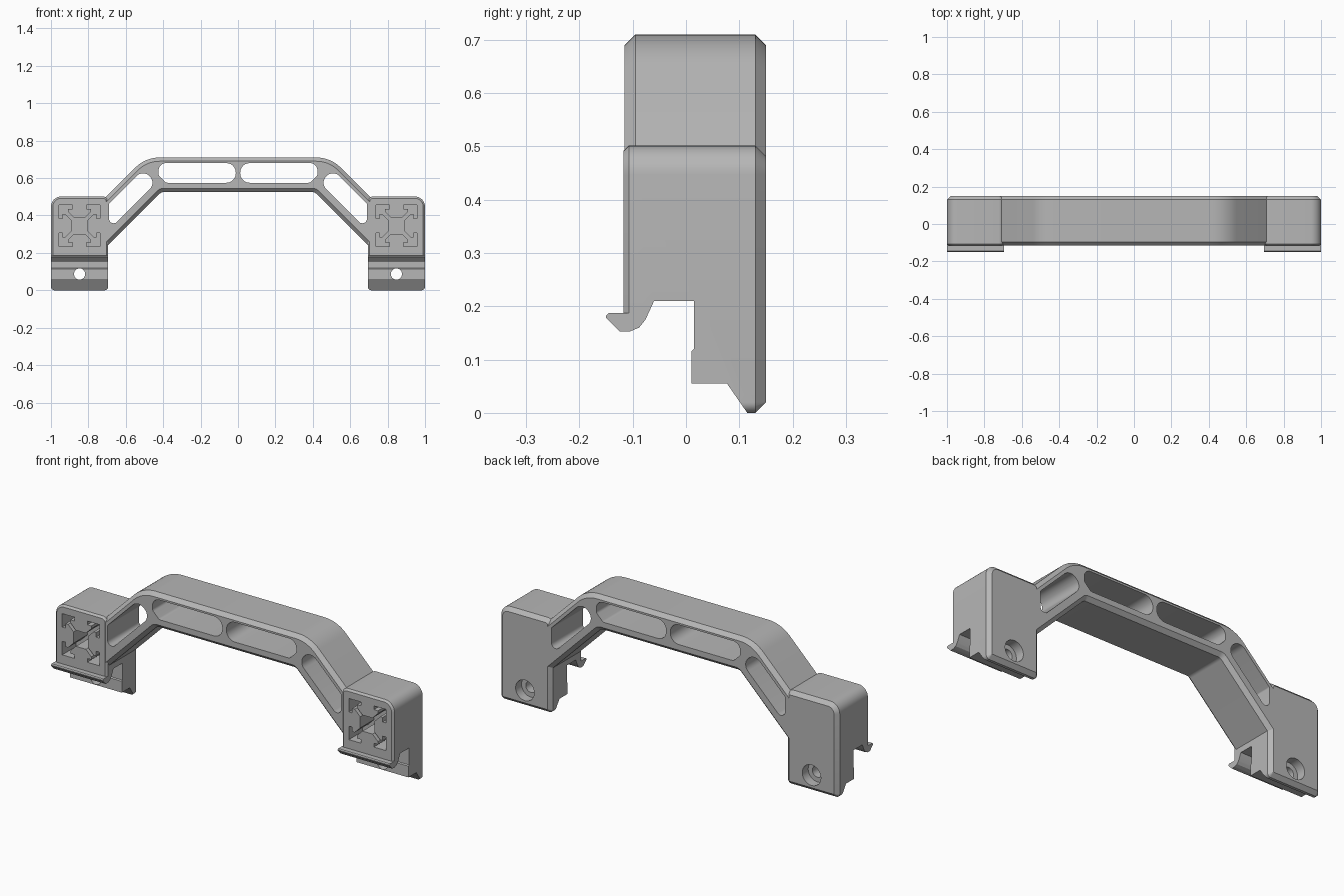
import bpy, bmesh, math
from mathutils import Vector

cube = bpy.data.objects.get("Cube")
if cube:
    bpy.data.objects.remove(cube, do_unlink=True)

grey = bpy.data.materials.new("Matte grey")
grey.use_nodes = True
grey.diffuse_color = (0.47, 0.47, 0.47, 1)
grey.node_tree.nodes["Principled BSDF"].inputs["Base Color"].default_value = (0.47, 0.47, 0.47, 1)

FRONT, BACK = -0.115, 0.15
FOOT_X = 0.847


def fillet(points, steps=8):
    """Round the corners of an outline given as (u, v, radius)."""
    out = []
    n = len(points)
    for i, (u, v, r) in enumerate(points):
        p = Vector((u, v))
        if r == 0:
            out.append(p)
            continue
        a = (Vector(points[i - 1][:2]) - p).normalized()
        b = (Vector(points[(i + 1) % n][:2]) - p).normalized()
        half = a.angle(b) / 2
        centre = p + (a + b).normalized() * (r / math.sin(half))
        start = p + a * (r / math.tan(half)) - centre
        end = p + b * (r / math.tan(half)) - centre
        sweep = start.angle_signed(end)
        for k in range(steps + 1):
            t = -sweep * k / steps
            c, s = math.cos(t), math.sin(t)
            out.append(centre + Vector((start.x * c - start.y * s, start.x * s + start.y * c)))
    return out


def prism(name, outline, lo, hi, axis="Y", chamfer_lo=0, chamfer_hi=0):
    """Extrude an outline along an axis, with chamfered rims on either end."""
    place = (lambda p, d: (p[0], d, p[1])) if axis == "Y" else (lambda p, d: (d, p[0], p[1]))
    bm = bmesh.new()
    face = bm.faces.new([bm.verts.new(place(p, lo)) for p in outline])
    ext = bmesh.ops.extrude_face_region(bm, geom=[face], use_keep_orig=True)
    top = [v for v in ext["geom"] if isinstance(v, bmesh.types.BMVert)]
    shift = (0, hi - lo, 0) if axis == "Y" else (hi - lo, 0, 0)
    bmesh.ops.translate(bm, verts=top, vec=shift)
    bmesh.ops.recalc_face_normals(bm, faces=bm.faces)
    k = 1 if axis == "Y" else 0
    for depth, size in ((lo, chamfer_lo), (hi, chamfer_hi)):
        if size:
            rim = [e for e in bm.edges if all(abs(v.co[k] - depth) < 1e-5 for v in e.verts)]
            bmesh.ops.bevel(bm, geom=rim, offset=size, offset_type="OFFSET",
                            segments=1, profile=0.5, affect="EDGES")
    mesh = bpy.data.meshes.new(name)
    bm.to_mesh(mesh)
    bm.free()
    obj = bpy.data.objects.new(name, mesh)
    bpy.context.collection.objects.link(obj)
    mesh.materials.append(grey)
    return obj


def combine(target, tool, operation):
    """Apply one boolean and discard the tool."""
    tool.hide_render = True
    bpy.context.view_layer.objects.active = target
    mod = target.modifiers.new("Combine", "BOOLEAN")
    mod.operation, mod.solver, mod.object = operation, "EXACT", tool
    bpy.ops.object.modifier_apply(modifier=mod.name)
    bpy.data.objects.remove(tool, do_unlink=True)


def circle(u, v, r, n=32):
    return [(u + r * math.cos(2 * math.pi * i / n), v + r * math.sin(2 * math.pi * i / n))
            for i in range(n)]


def flip(outline, side):
    return [(p[0] * side, p[1]) for p in outline]


# Arched grip with both sloping arms
half_arch = [(0.495, 0.71, 0.18), (0.78, 0.425, 0), (0.78, 0.25, 0), (0.72, 0.215, 0), (0.41, 0.525, 0.03)]
arch = half_arch + [(-u, v, r) for u, v, r in reversed(half_arch)]
handle = prism("carry_handle", fillet(arch), FRONT, BACK, "Y", 0.02, 0.02)

# Outlines shared by both ends
foot = fillet([(1, 0.502, 0.055), (1, 0, 0.02), (0.694, 0, 0.02), (0.694, 0.502, 0.03)])
underside = [(-0.2, 0.178), (-0.15, 0.178), (-0.125, 0.153), (-0.105, 0.153), (-0.088, 0.16),
             (-0.076, 0.175), (-0.06, 0.21), (0.015, 0.21), (0.015, 0.12), (0.01, 0.115),
             (0.01, 0.055), (0.077, 0.055), (0.115, 0), (0.115, -0.1), (-0.2, -0.1)]
lip = [(-0.15, 0.14), (-0.08, 0.14), (-0.08, 0.187), (-0.145, 0.187), (-0.15, 0.182)]
top_slot = fillet([(0.012, 0.68, 0.05), (0.425, 0.68, 0.04), (0.425, 0.615, 0.02),
                   (0.385, 0.575, 0.02), (0.012, 0.575, 0.05)])
arm_slot = fillet([(0.69, 0.463, 0.01), (0.69, 0.323, 0.025), (0.438, 0.575, 0.047), (0.508, 0.645, 0.047)])

# Slotted extrusion section: one corner repeated four times
corner = [(0.043, 0.03), (0.075, 0.062), (0.09, 0.062), (0.09, 0.038), (0.11, 0.038), (0.11, 0.11)]
corner += [(v, u) for u, v in reversed(corner[:-1])]
section = []
for turn in range(4):
    c, s = round(math.cos(turn * math.pi / 2)), round(math.sin(turn * math.pi / 2))
    section += [(u * c - v * s + FOOT_X, u * s + v * c + 0.345) for u, v in corner]

for side in (1, -1):
    lo, hi = sorted((side * 0.694, side))
    # Foot block and hooked front lip
    combine(handle, prism("foot", flip(foot, side), FRONT - 0.002, BACK, "Y", 0.01, 0.02), "UNION")
    combine(handle, prism("hook_lip", lip, lo, hi, "X"), "UNION")
    # Rail clip recess under the foot
    lo, hi = sorted((side * 0.6, side * 1.1))
    combine(handle, prism("clip_cutter", underside, lo, hi, "X"), "DIFFERENCE")
    # Grip openings
    for slot in (top_slot, arm_slot):
        combine(handle, prism("slot_cutter", flip(slot, side), -0.3, 0.3), "DIFFERENCE")
    # Profile-shaped pocket on the front
    combine(handle, prism("pocket_cutter", flip(section, side), -0.3, 0.0), "DIFFERENCE")
    # Screw hole with a counterbore at the back
    for r, start in ((0.03, -0.3), (0.055, 0.1)):
        combine(handle, prism("screw_cutter", circle(side * FOOT_X, 0.087, r), start, 0.3), "DIFFERENCE")

# Smooth rounded walls, crisp edges
bpy.ops.object.select_all(action="DESELECT")
handle.select_set(True)
bpy.context.view_layer.objects.active = handle
bpy.ops.object.shade_smooth_by_angle(angle=math.radians(25))
